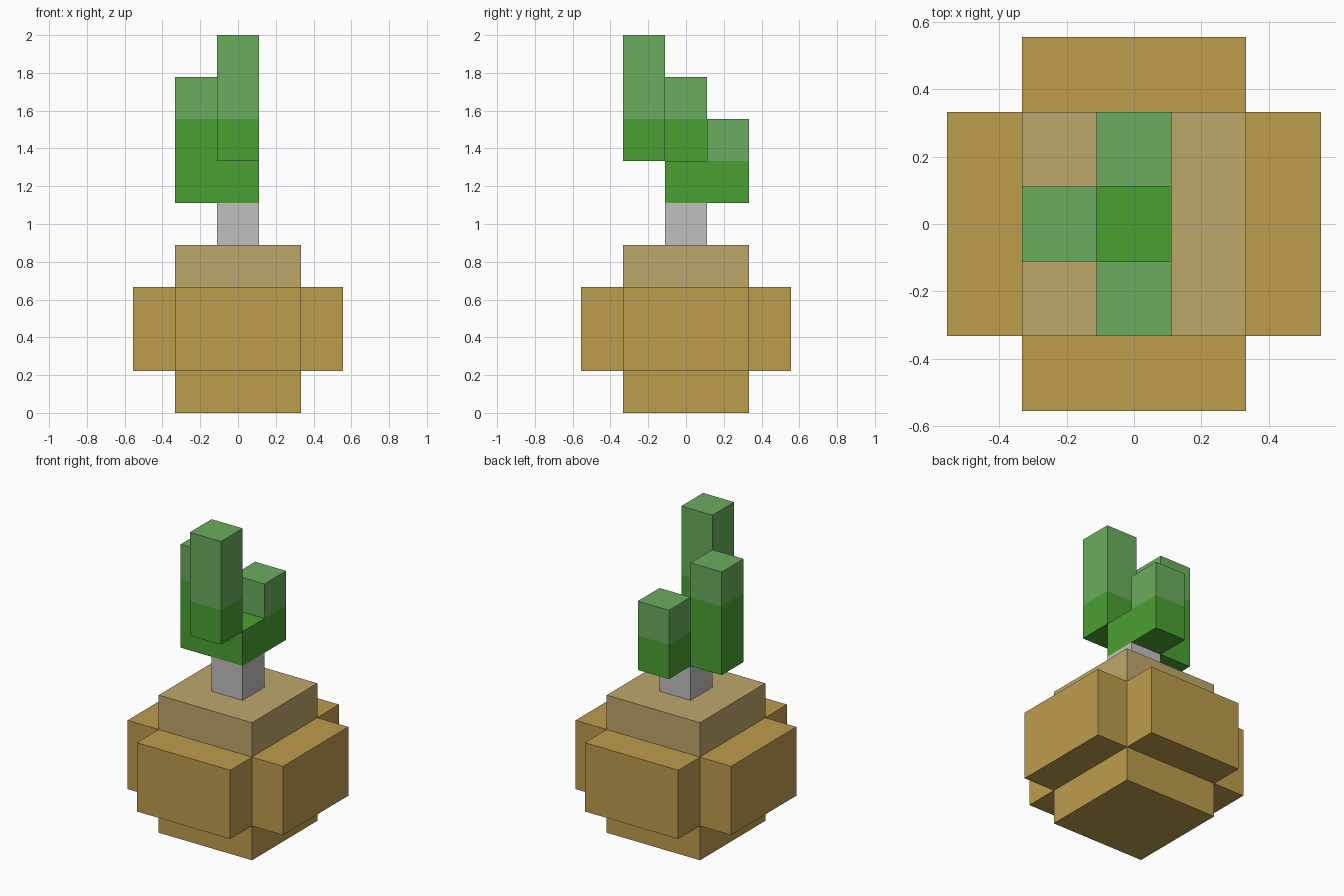
import bpy, bmesh
from mathutils import Vector

if "Cube" in bpy.data.objects:
    bpy.data.objects.remove(bpy.data.objects["Cube"])

U = 2 / 9  # edge of one block


def material(name, rgb):
    m = bpy.data.materials.new(name)
    lin = [((c / 255 + 0.055) / 1.055) ** 2.4 for c in rgb]
    m.diffuse_color = (*lin, 1)
    m.use_nodes = True
    m.node_tree.nodes["Principled BSDF"].inputs["Base Color"].default_value = m.diffuse_color
    return m


BROWN = material("brown", (190, 157, 77))
TAN = material("tan", (190, 167, 107))
GREY = material("grey", (192, 192, 192))
GREEN = material("green", (74, 160, 50))
PALE = material("pale green", (106, 173, 93))


def box(xs, ys, zs):
    """Block cells in half-open ranges."""
    return {(x, y, z) for x in range(*xs) for y in range(*ys) for z in range(*zs)}


# Each part: cells, lower material, upper material, level where the upper one starts
PARTS = {
    # bulb with a cross-shaped belly
    "bulb": (box((-1, 2), (-1, 2), (0, 3)) | box((-2, 3), (-1, 2), (1, 3))
             | box((-1, 2), (-2, 3), (1, 3)), BROWN, BROWN, 99),
    "bulb_top": (box((-1, 2), (-1, 2), (3, 4)), TAN, TAN, 99),
    "stem": (box((0, 1), (0, 1), (4, 5)), GREY, GREY, 99),
    # leaves
    "leaf_base": (box((0, 1), (0, 1), (5, 6)), GREEN, GREEN, 99),
    "front_leaf": (box((0, 1), (-1, 0), (6, 9)), GREEN, PALE, 7),
    "left_leaf": (box((-1, 0), (0, 1), (5, 8)), GREEN, PALE, 7),
    "back_leaf": (box((0, 1), (1, 2), (5, 7)), GREEN, PALE, 6),
}
SOLID = set().union(*(p[0] for p in PARTS.values()))


def build(name, cells, low, high, level):
    """Skin the cells with outer faces only, then merge flat areas."""
    bm = bmesh.new()
    for cell in sorted(cells):
        centre = Vector((cell[0], cell[1], cell[2] + 0.5))
        for axis in range(3):
            for sign in (-1, 1):
                n = Vector((0, 0, 0))
                n[axis] = sign
                if tuple(int(c + d) for c, d in zip(cell, n)) in SOLID:
                    continue
                a = Vector((0, 0, 0))
                a[(axis + 1) % 3] = 1
                b = n.cross(a)
                quad = [centre + (n + a * s + b * t) / 2
                        for s, t in ((-1, -1), (1, -1), (1, 1), (-1, 1))]
                face = bm.faces.new([bm.verts.new(p * U) for p in quad])
                face.material_index = int(cell[2] >= level)
    bmesh.ops.remove_doubles(bm, verts=bm.verts[:], dist=0.001)
    bmesh.ops.dissolve_limit(bm, angle_limit=0.01, verts=bm.verts[:],
                             edges=bm.edges[:], delimit={'MATERIAL'})
    mesh = bpy.data.meshes.new(name)
    bm.to_mesh(mesh)
    bm.free()
    mesh.materials.append(low)
    if high is not low:
        mesh.materials.append(high)
    bpy.context.collection.objects.link(bpy.data.objects.new(name, mesh))


for part, spec in PARTS.items():
    build(part, *spec)
